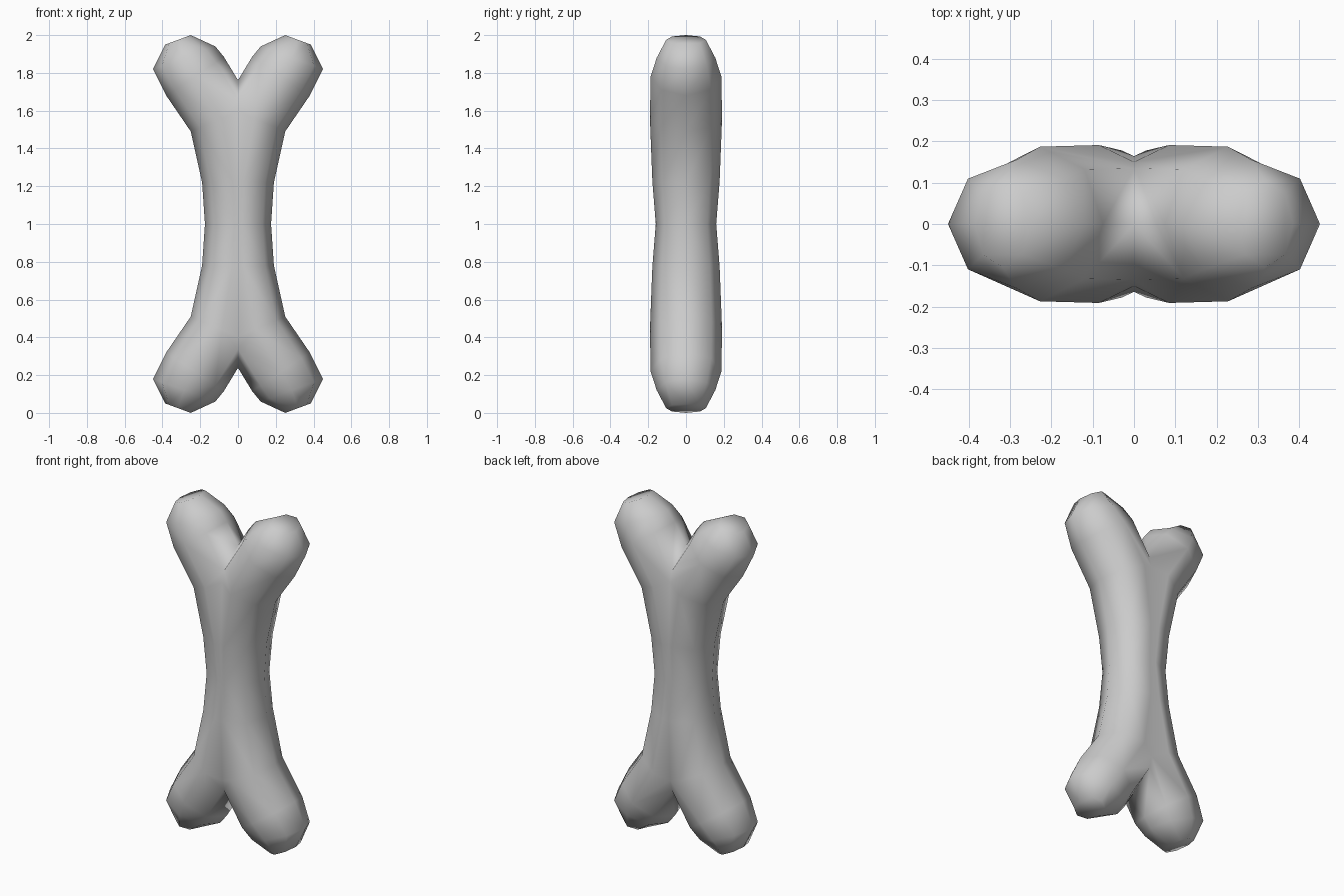
import bpy, bmesh, math

if "Cube" in bpy.data.objects:
    bpy.data.objects.remove(bpy.data.objects["Cube"])

# Quarter of the bone: one arm from the waist up to a lobe, heights relative to the middle.
# Each ring: inner x, inner z, outer x, outer z, half depth in y
RINGS = [
    (-0.135, 0.00, 0.175, 0.00, 0.160),
    (-0.130, 0.23, 0.190, 0.22, 0.178),
    (-0.080, 0.63, 0.250, 0.49, 0.191),
    (0.075, 0.885, 0.380, 0.68, 0.187),
    (0.120, 0.94, 0.450, 0.82, 0.155),
    (0.250, 1.00, 0.385, 0.95, 0.105),
]
SIDES = 8

bm = bmesh.new()
loops = []
for ix, iz, ox, oz, depth in RINGS:
    ring = []
    for i in range(SIDES):
        a = 2 * math.pi * i / SIDES
        t = 0.5 + 0.5 * math.cos(a)
        ring.append(bm.verts.new((ix + (ox - ix) * t, depth * math.sin(a), iz + (oz - iz) * t)))
    loops.append(ring)
for lo, hi in zip(loops, loops[1:]):
    for i in range(SIDES):
        j = (i + 1) % SIDES
        bm.faces.new((lo[i], lo[j], hi[j], hi[i]))
bm.faces.new(loops[-1])

# Cut the arm at the centre plane
bmesh.ops.bisect_plane(bm, geom=bm.verts[:] + bm.edges[:] + bm.faces[:], dist=1e-5,
                       plane_co=(0, 0, 0), plane_no=(1, 0, 0), clear_inner=True)
bmesh.ops.recalc_face_normals(bm, faces=bm.faces[:])
for f in bm.faces:
    f.smooth = True
# Make sure normals face away from the arm's core
tip = max(bm.faces, key=lambda f: f.calc_center_median().z)
if tip.normal.z < 0:
    bmesh.ops.reverse_faces(bm, faces=bm.faces[:])

mesh = bpy.data.meshes.new("bone")
bm.to_mesh(mesh)
bm.free()
bone = bpy.data.objects.new("bone", mesh)
bone.location = (0, 0, 1)
bpy.context.collection.objects.link(bone)

# Mirror left-right and top-bottom
mirror = bone.modifiers.new("mirror", 'MIRROR')
mirror.use_axis = (True, False, True)
mirror.use_clip = True
mirror.merge_threshold = 0.001
